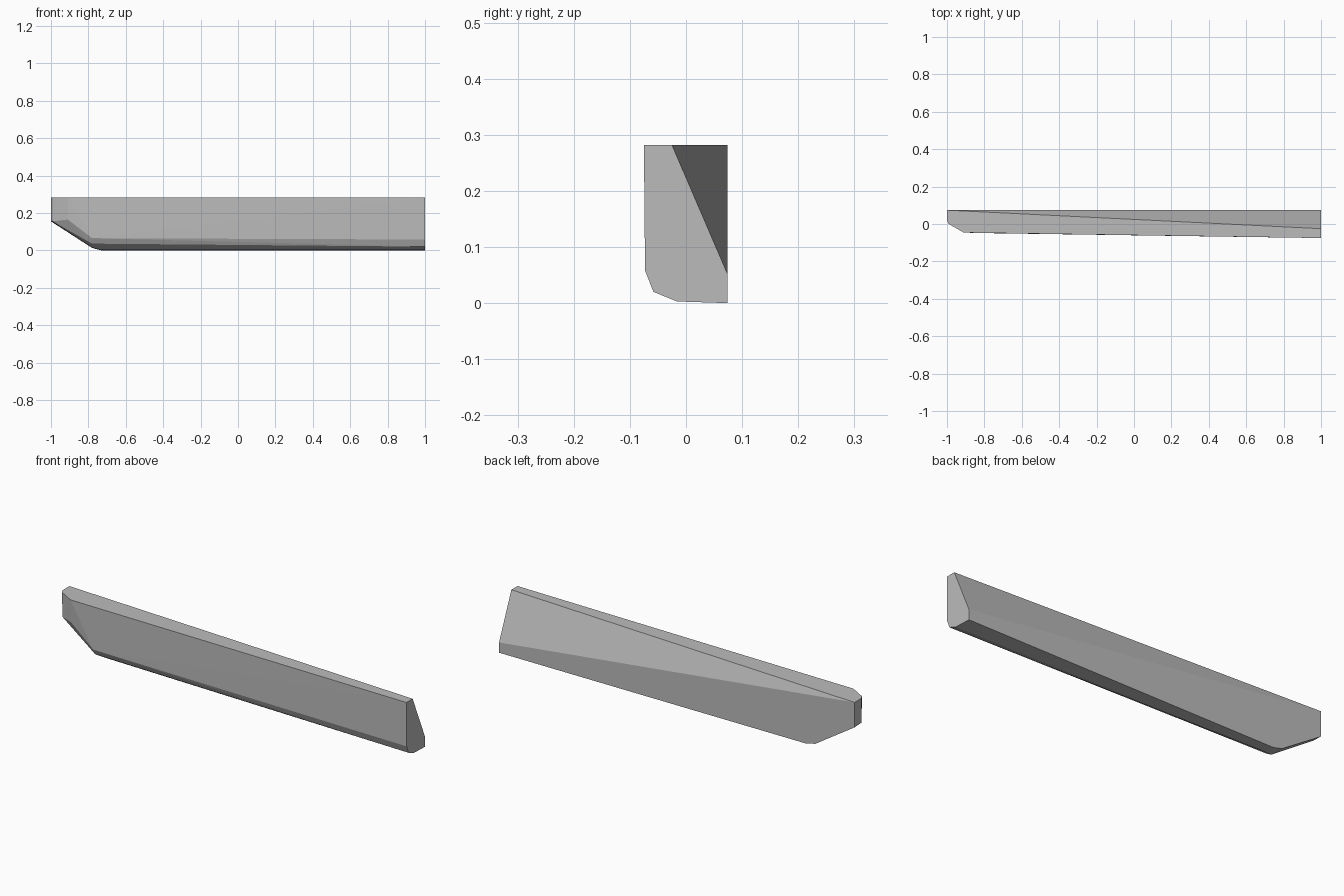
import bpy
import bmesh

cube = bpy.data.objects.get("Cube")
if cube:
    bpy.data.objects.remove(cube, do_unlink=True)

# Single plain grey
grey = bpy.data.materials.new("plain_grey")
grey.use_nodes = True
colour = (0.5, 0.5, 0.5, 1)
grey.diffuse_color = colour
grey.node_tree.nodes["Principled BSDF"].inputs["Base Color"].default_value = colour

TOP, BACK = 0.282, 0.074


def section(x, profile):
    """Place a (y, z) profile at one station along the beam."""
    return [(x, y, z) for y, z in profile]


# Square-cut end, with sloping back and rounded lower front edge
points = section(1, [(-0.075, TOP), (-0.025, TOP), (BACK, 0.052), (BACK, 0),
                     (-0.016, 0.003), (-0.058, 0.02), (-0.073, 0.058)])
# Start of the flat underside
points += section(-0.73, [(BACK, 0), (0.02, 0.002)])
# Upswept lower corner
points += section(-0.78, [(BACK, 0.013), (0.0, 0.015), (-0.034, 0.036), (-0.049, 0.065)])
# Front corner of the narrow end
points += section(-0.91, [(-0.046, TOP), (-0.04, 0.165)])
# Narrow end face
points += section(-0.99, [(0.0, TOP), (0.004, 0.155)])
points += section(-1, [(BACK, TOP), (BACK, 0.155), (0.02, TOP), (0.02, 0.158)])

# Skin the stations as one faceted convex solid
bm = bmesh.new()
for p in points:
    bm.verts.new(p)
hull = bmesh.ops.convex_hull(bm, input=bm.verts)
loose = {v for v in hull["geom_interior"] + hull["geom_unused"]
         if isinstance(v, bmesh.types.BMVert) and not v.link_faces}
bmesh.ops.delete(bm, geom=list(loose), context="VERTS")
bmesh.ops.dissolve_limit(bm, angle_limit=0.01, verts=bm.verts, edges=bm.edges)
bmesh.ops.recalc_face_normals(bm, faces=bm.faces)

mesh = bpy.data.meshes.new("tapered_beam")
bm.to_mesh(mesh)
bm.free()
mesh.materials.append(grey)
beam = bpy.data.objects.new("tapered_beam", mesh)
bpy.context.collection.objects.link(beam)
